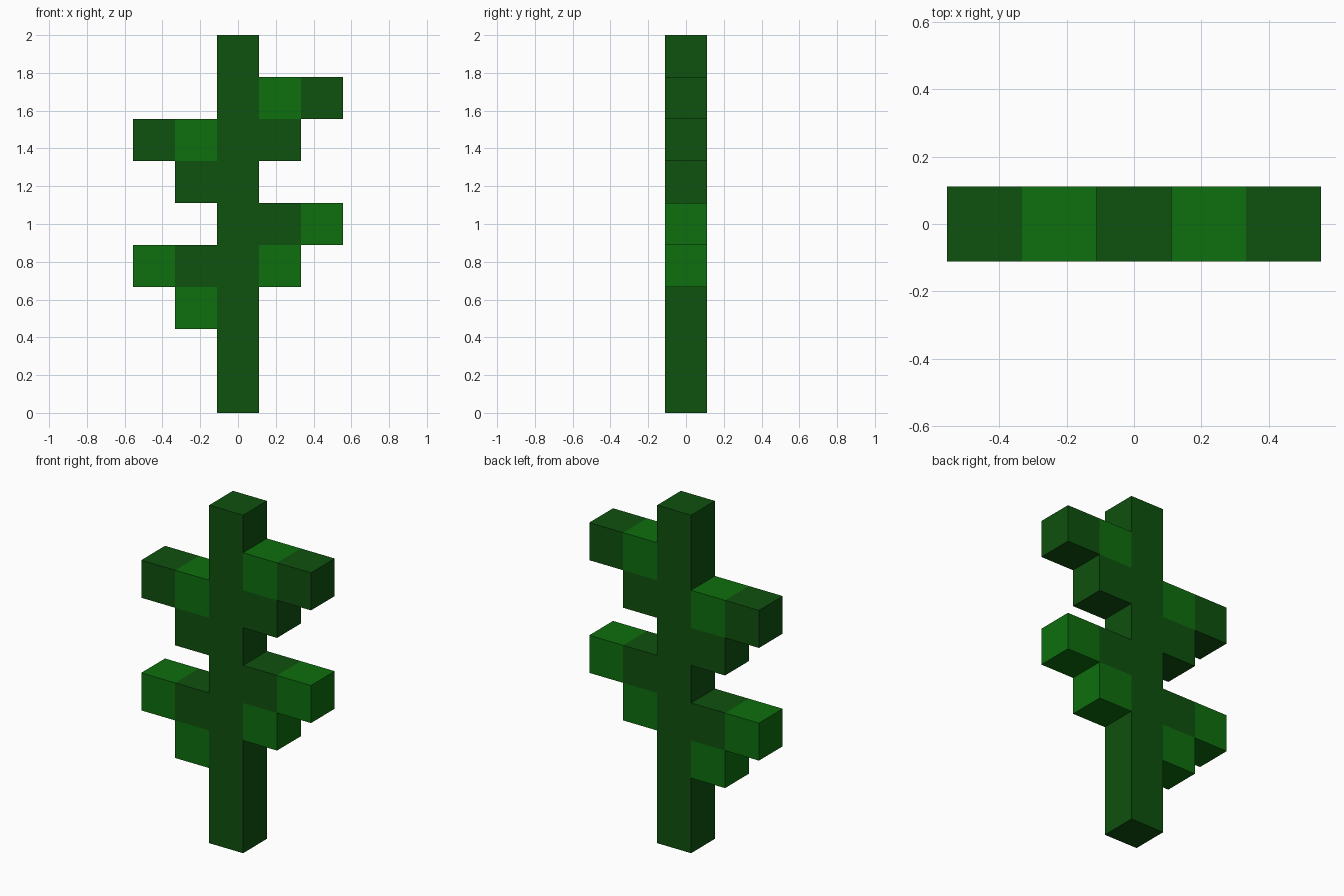
import bpy, bmesh
from mathutils import Vector

cube = bpy.data.objects.get("Cube")
if cube:
    bpy.data.objects.remove(cube, do_unlink=True)

U = 2 / 9  # edge of one block


def make_material(name, rgb):
    mat = bpy.data.materials.new(name)
    mat.use_nodes = True
    mat.diffuse_color = (*rgb, 1)
    mat.node_tree.nodes["Principled BSDF"].inputs["Base Color"].default_value = (*rgb, 1)
    return mat


DARK, LIGHT = 0, 1
materials = [make_material("dark green", (0.0048, 0.082, 0.0048)),
             make_material("light green", (0.0044, 0.156, 0.0044))]

# Each part maps (column, row) blocks to a colour
parts = {
    "stem": {(0, row): DARK for row in range(9)},
    "upper_left_branch": {(1, 7): LIGHT, (2, 7): DARK, (1, 6): DARK},
    "upper_right_branch": {(-1, 6): LIGHT, (-2, 6): DARK, (-1, 5): DARK},
    "lower_left_branch": {(1, 4): DARK, (2, 4): LIGHT, (1, 3): LIGHT},
    "lower_right_branch": {(-1, 3): DARK, (-2, 3): LIGHT, (-1, 2): LIGHT},
}
occupied = {cell for cells in parts.values() for cell in cells}


def build_part(name, cells):
    """Join blocks into one shell, leaving out faces hidden between blocks."""
    bm = bmesh.new()
    for (col, row), colour in cells.items():
        centre = Vector((col * U, 0, (row + 0.5) * U))
        verts = bmesh.ops.create_cube(bm, size=U)["verts"]
        faces = {f for v in verts for f in v.link_faces}
        hidden = []
        for f in faces:
            f.normal_update()
            f.material_index = colour
            n = f.normal
            if abs(n.y) < 0.5 and (col + round(n.x), row + round(n.z)) in occupied:
                hidden.append(f)
        bmesh.ops.translate(bm, verts=verts, vec=centre)
        bmesh.ops.delete(bm, geom=hidden, context="FACES")
    bmesh.ops.remove_doubles(bm, verts=bm.verts, dist=0.001)
    mesh = bpy.data.meshes.new(name)
    bm.to_mesh(mesh)
    bm.free()
    for mat in materials:
        mesh.materials.append(mat)
    bpy.context.collection.objects.link(bpy.data.objects.new(name, mesh))


for part_name, part_cells in parts.items():
    build_part(part_name, part_cells)
